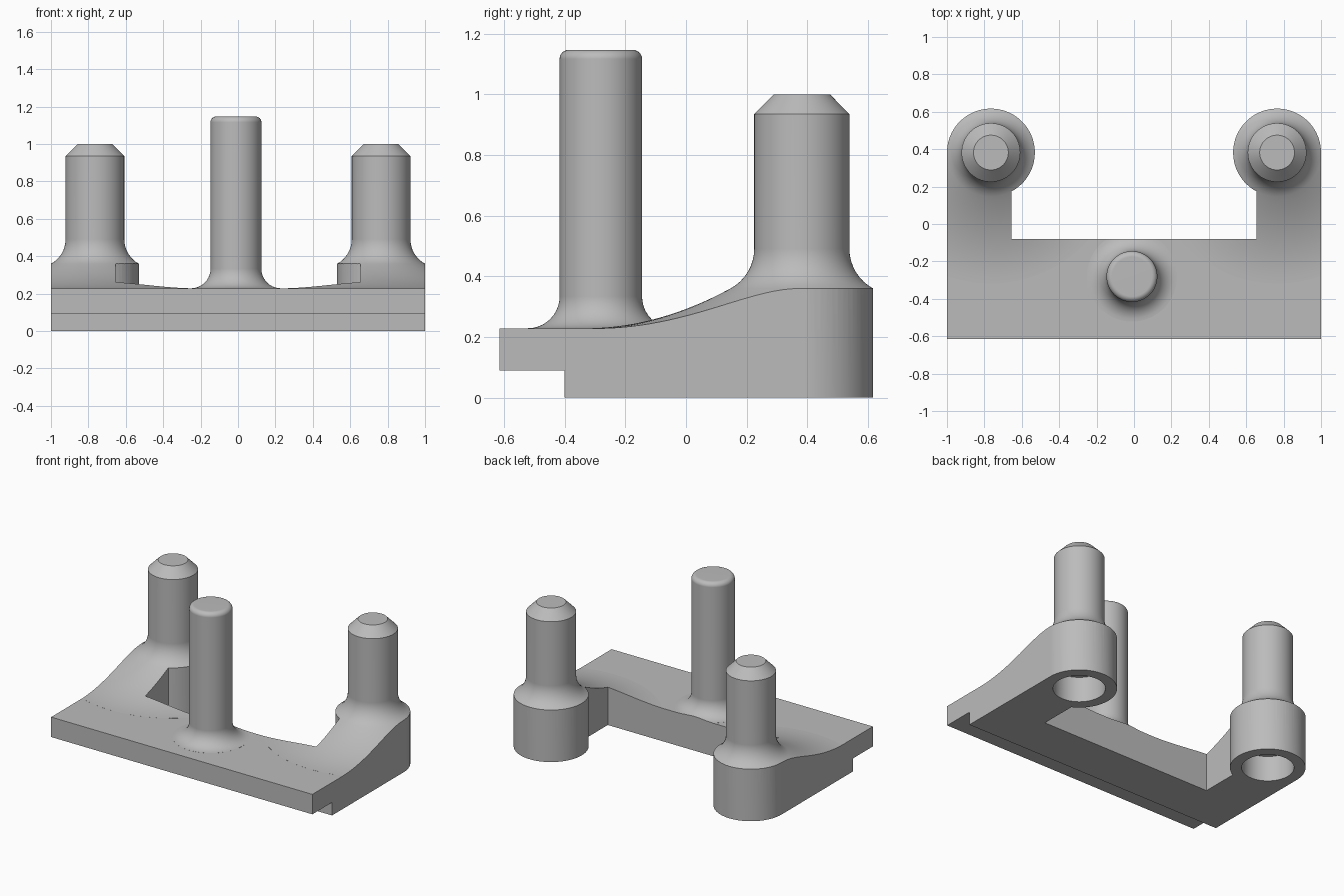
import bpy, bmesh
from math import sin, cos, pi, radians, acos
from mathutils import Vector

if "Cube" in bpy.data.objects:
    bpy.data.objects.remove(bpy.data.objects["Cube"])

PLATE_TOP = 0.228
PIN_X, PIN_Y, PIN_R = 0.765, 0.382, 0.157
BOSS_R, BOSS_Z = 0.235, 0.36
ARM_X, GAP_Y, FRONT_Y = 0.655, -0.08, -0.615

grey = bpy.data.materials.new("plain grey")
grey.use_nodes = True
grey.diffuse_color = (0.5, 0.5, 0.5, 1)
grey.node_tree.nodes["Principled BSDF"].inputs["Base Color"].default_value = (0.5, 0.5, 0.5, 1)


def make(name, bm):
    bmesh.ops.recalc_face_normals(bm, faces=bm.faces)
    mesh = bpy.data.meshes.new(name)
    bm.to_mesh(mesh)
    bm.free()
    mesh.materials.append(grey)
    obj = bpy.data.objects.new(name, mesh)
    bpy.context.collection.objects.link(obj)
    return obj


def prism(name, outline, direction):
    bm = bmesh.new()
    face = bm.faces.new([bm.verts.new(p) for p in outline])
    ext = bmesh.ops.extrude_face_region(bm, geom=[face], use_keep_orig=True)
    verts = [g for g in ext["geom"] if isinstance(g, bmesh.types.BMVert)]
    bmesh.ops.translate(bm, verts=verts, vec=direction)
    return make(name, bm)


def lathe(name, profile, x, y, steps=96):
    bm = bmesh.new()
    verts = [bm.verts.new((r, 0, z)) for r, z in profile]
    edges = [bm.edges.new(pair) for pair in zip(verts, verts[1:])]
    bmesh.ops.spin(bm, geom=verts + edges, cent=(0, 0, 0), axis=(0, 0, 1),
                   angle=2 * pi, steps=steps, use_merge=True)
    bmesh.ops.remove_doubles(bm, verts=bm.verts, dist=1e-5)
    bmesh.ops.translate(bm, verts=bm.verts, vec=(x, y, 0))
    return make(name, bm)


def arc(cx, cy, r, start, end, n):
    angles = [radians(start + (end - start) * i / n) for i in range(n + 1)]
    return [(cx + r * cos(a), cy + r * sin(a)) for a in angles]


def combine(target, tool, operation):
    mod = target.modifiers.new(operation, "BOOLEAN")
    mod.operation, mod.solver, mod.object = operation, "EXACT", tool
    bpy.context.view_layer.objects.active = target
    bpy.ops.object.modifier_apply(modifier=mod.name)
    bpy.data.objects.remove(tool)


# Stepped plate, oversized and trimmed later by the plan outline
step = [(-0.7, PLATE_TOP), (-0.7, 0.09), (-0.4, 0.09), (-0.4, 0), (0.7, 0), (0.7, PLATE_TOP)]
body = prism("pin_bracket", [(-1.1, y, z) for y, z in step], (2.2, 0, 0))

# Rear pins: chamfered tip, tight fillet, then a long flare down to the plate
fillet_r = 0.149
flare_end, flare_run = 0.72, 0.72 - BOSS_R
rear = [(0, 1.0), (0.093, 1.0), (PIN_R, 0.935)]
rear += arc(PIN_R + fillet_r, 0.491, fillet_r, 180, 241.5, 8)[:-1]
for i in range(17):
    d = BOSS_R + (0.70 - BOSS_R) * i / 16
    rear.append((d, PLATE_TOP + (BOSS_Z - PLATE_TOP) * ((flare_end - d) / flare_run) ** 2))
rear += [(0.70, 0.12), (0, 0.12)]
for side in (-1, 1):
    combine(body, lathe("rear_pin", rear, side * PIN_X, PIN_Y), "UNION")

# Centre pin: rounded tip and filleted foot
mid_r, foot, tip = 0.136, 0.105, 0.03
centre = [(0, 1.147)] + arc(mid_r - tip, 1.147 - tip, tip, 90, 0, 6)
centre += arc(mid_r + foot, PLATE_TOP + foot + 0.0005, foot, 180, 270, 10)
centre += [(mid_r + foot, 0.13), (0, 0.13)]
combine(body, lathe("centre_pin", centre, -0.011, -0.281), "UNION")

# Plan outline: U-shaped plate with a round boss at the end of each arm
meet = 360 - acos((ARM_X - PIN_X) / BOSS_R) * 180 / pi
half = [(1, FRONT_Y)] + arc(PIN_X, PIN_Y, BOSS_R, 0, meet, 48) + [(ARM_X, GAP_Y)]
plan = half + [(-x, y) for x, y in reversed(half)]
combine(body, prism("plan_outline", [(x, y, -0.1) for x, y in plan], (0, 0, 2)), "INTERSECT")

# Blind bores under the bosses
bore = [(0, 0.175), (0.163, 0.175), (0.163, -0.1), (0, -0.1)]
for side in (-1, 1):
    combine(body, lathe("bore", bore, side * PIN_X, PIN_Y, 64), "DIFFERENCE")

# Smooth curved faces, keep the machined edges sharp
bpy.ops.object.select_all(action="DESELECT")
body.select_set(True)
bpy.context.view_layer.objects.active = body
bpy.ops.object.shade_smooth_by_angle(angle=radians(25))
weighted = body.modifiers.new("weighted_normals", "WEIGHTED_NORMAL")
weighted.keep_sharp = True
